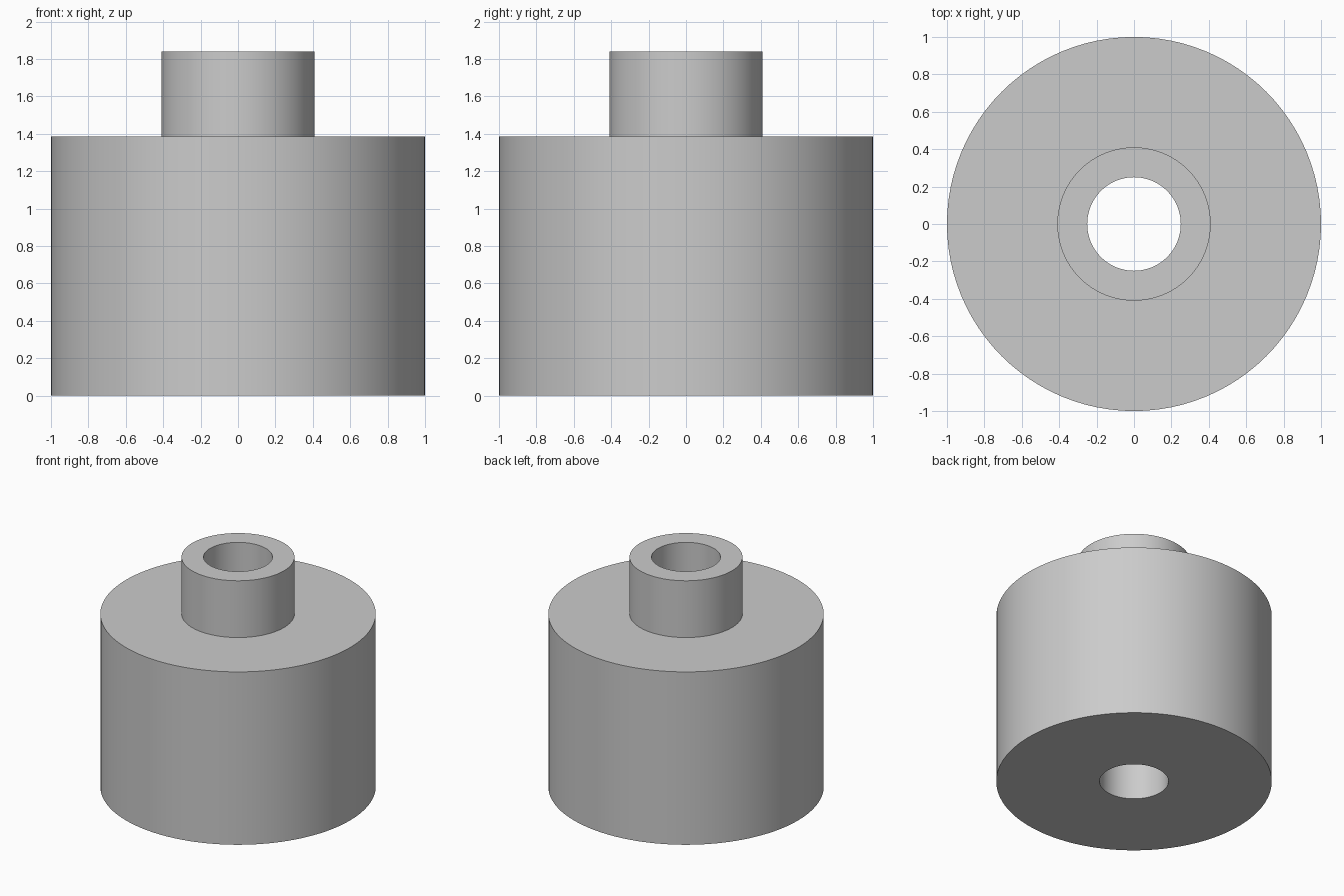
import bpy
import bmesh
from math import cos, sin, tau, radians

cube = bpy.data.objects.get("Cube")
if cube:
    bpy.data.objects.remove(cube, do_unlink=True)

SEGMENTS = 96
BODY_R, NECK_R, BORE_R = 1.0, 0.41, 0.25
BODY_H, TOTAL_H = 1.385, 1.84

grey = bpy.data.materials.new("plain grey")
grey.use_nodes = True
colour = (0.6, 0.6, 0.6, 1)
grey.diffuse_color = colour
grey.node_tree.nodes["Principled BSDF"].inputs["Base Color"].default_value = colour


def lathe(name, profile, material):
    """Turn a closed (radius, height) profile around the z axis."""
    bm = bmesh.new()
    rings = []
    for r, z in profile:
        rings.append([bm.verts.new((r * cos(tau * i / SEGMENTS),
                                    r * sin(tau * i / SEGMENTS), z))
                      for i in range(SEGMENTS)])
    for lower, upper in zip(rings, rings[1:] + rings[:1]):
        for i in range(SEGMENTS):
            j = (i + 1) % SEGMENTS
            bm.faces.new((lower[i], lower[j], upper[j], upper[i]))
    bmesh.ops.recalc_face_normals(bm, faces=bm.faces)
    mesh = bpy.data.meshes.new(name)
    bm.to_mesh(mesh)
    bm.free()
    mesh.materials.append(material)
    obj = bpy.data.objects.new(name, mesh)
    bpy.context.collection.objects.link(obj)
    return obj


# Wide body and narrow neck with a bore right through both
bushing = lathe("stepped_bushing", [
    (BORE_R, 0), (BODY_R, 0), (BODY_R, BODY_H),
    (NECK_R, BODY_H), (NECK_R, TOTAL_H), (BORE_R, TOTAL_H),
], grey)

bpy.ops.object.select_all(action="DESELECT")
bushing.select_set(True)
bpy.context.view_layer.objects.active = bushing
bpy.ops.object.shade_smooth_by_angle(angle=radians(30))
